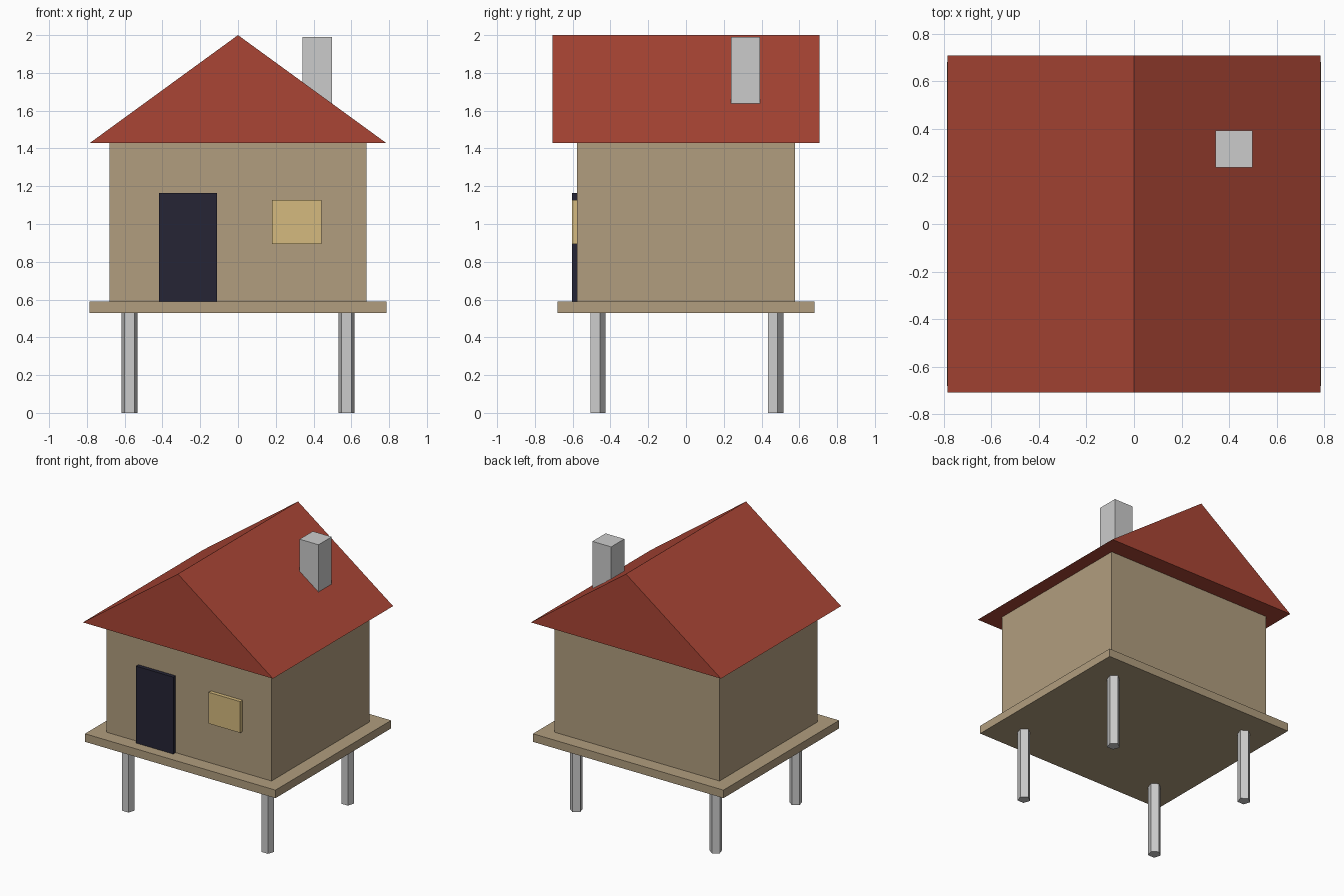
import bpy, bmesh
from math import pi

if "Cube" in bpy.data.objects:
    bpy.data.objects.remove(bpy.data.objects["Cube"])


def material(name, rgb):
    m = bpy.data.materials.new(name)
    m.diffuse_color = (*rgb, 1)
    m.use_nodes = True
    m.node_tree.nodes["Principled BSDF"].inputs["Base Color"].default_value = m.diffuse_color
    return m


timber = material("timber", (0.44, 0.34, 0.21))
red = material("roof_red", (0.40, 0.06, 0.035))
dark = material("door_dark", (0.019, 0.018, 0.036))
glow = material("window_yellow", (0.66, 0.49, 0.21))


def new_object(name, bm, mat=None):
    bmesh.ops.recalc_face_normals(bm, faces=bm.faces)
    mesh = bpy.data.meshes.new(name)
    bm.to_mesh(mesh)
    bm.free()
    if mat:
        mesh.materials.append(mat)
    ob = bpy.data.objects.new(name, mesh)
    bpy.context.collection.objects.link(ob)
    return ob


def box(name, x, y, z, mat=None):
    """Box from (min, max) ranges on each axis."""
    bm = bmesh.new()
    bmesh.ops.create_cube(bm, size=1)
    bmesh.ops.scale(bm, vec=[r[1] - r[0] for r in (x, y, z)], verts=bm.verts)
    bmesh.ops.translate(bm, vec=[(r[0] + r[1]) / 2 for r in (x, y, z)], verts=bm.verts)
    return new_object(name, bm, mat)


# Deck and walls
box("deck", (-0.785, 0.785), (-0.68, 0.68), (0.53, 0.59), timber)
box("walls", (-0.68, 0.68), (-0.576, 0.576), (0.59, 1.43), timber)

# Gable roof: triangle extruded from front to back
bm = bmesh.new()
gable = bm.faces.new([bm.verts.new((x, -0.707, z))
                      for x, z in ((-0.783, 1.43), (0.783, 1.43), (0, 2.0))])
ext = bmesh.ops.extrude_face_region(bm, geom=[gable], use_keep_orig=True)
bmesh.ops.translate(bm, vec=(0, 1.414, 0),
                    verts=[g for g in ext["geom"] if isinstance(g, bmesh.types.BMVert)])
new_object("roof", bm, red)

# Chimney, sunk into the right slope
box("chimney", (0.342, 0.497), (0.237, 0.392), (1.6, 1.99))

# Door and window panels on the front wall
box("door", (-0.418, -0.11), (-0.604, -0.57), (0.59, 1.163), dark)
box("window", (0.181, 0.441), (-0.604, -0.57), (0.895, 1.128), glow)

# Five-sided stilts, one corner pointing to the back
for sx, side in ((-1, "left"), (1, "right")):
    for sy, end in ((-1, "front"), (1, "back")):
        bpy.ops.mesh.primitive_cylinder_add(vertices=5, radius=0.045, depth=0.53,
                                            location=(sx * 0.575, sy * 0.47, 0.265))
        ob = bpy.context.object
        ob.name = f"stilt_{end}_{side}"
        # Make sure a corner lies on +y whatever the primitive's start angle
        top = max(v.co.y for v in ob.data.vertices)
        if top < 0.0449:
            ob.rotation_euler.z = pi / 2
